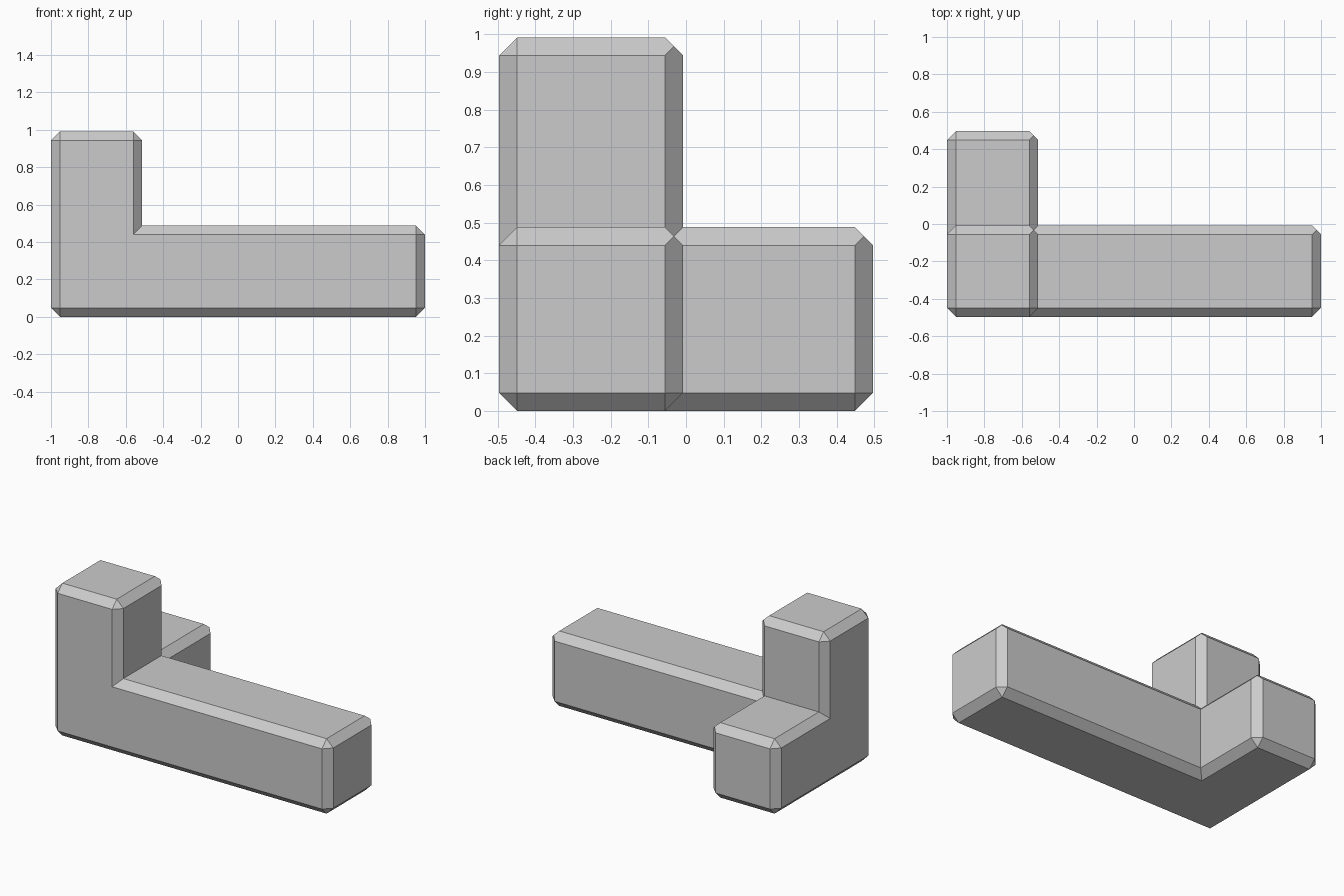
import bpy
import bmesh
from itertools import product
from mathutils import Vector

if "Cube" in bpy.data.objects:
    bpy.data.objects.remove(bpy.data.objects["Cube"], do_unlink=True)

PITCH = 0.504    # spacing of the unit cells
GAP = 0.016      # clearance trimmed off each block
CHAMFER = 0.048
ORIGIN = Vector((-1.0, -0.496, 0.0))

grey = bpy.data.materials.new("plain_grey")
grey.use_nodes = True
grey.diffuse_color = (0.6, 0.6, 0.6, 1)
grey.node_tree.nodes["Principled BSDF"].inputs["Base Color"].default_value = (0.6, 0.6, 0.6, 1)


def chamfered_block(name, cells):
    """Chamfered box that fills a run of unit cells from the shared corner."""
    low = ORIGIN
    high = ORIGIN + Vector([n * PITCH - GAP for n in cells])
    bm = bmesh.new()
    for side in product((0, 1), repeat=3):
        corner = Vector([high[i] if side[i] else low[i] for i in range(3)])
        inward = Vector([-CHAMFER if s else CHAMFER for s in side])
        # Each corner is cut to a small triangle
        for axis in range(3):
            point = corner + inward
            point[axis] = corner[axis]
            bm.verts.new(point)
        # The far corner comes to a point instead
        if all(side):
            bm.verts.new(corner + inward / 2)
    bmesh.ops.convex_hull(bm, input=bm.verts[:])
    bmesh.ops.dissolve_limit(bm, angle_limit=0.01, verts=bm.verts[:], edges=bm.edges[:])
    bmesh.ops.recalc_face_normals(bm, faces=bm.faces[:])
    mesh = bpy.data.meshes.new(name)
    bm.to_mesh(mesh)
    bm.free()
    mesh.materials.append(grey)
    obj = bpy.data.objects.new(name, mesh)
    bpy.context.collection.objects.link(obj)
    return obj


# Long bar, upright post and rear arm, all sharing one corner cell
piece = chamfered_block("puzzle_piece", (4, 1, 1))
branches = [chamfered_block("upright_post", (1, 1, 2)),
            chamfered_block("rear_arm", (1, 2, 1))]

# Fuse the branches into the bar
for branch in branches:
    branch.hide_render = True
    fuse = piece.modifiers.new("fuse_" + branch.name, 'BOOLEAN')
    fuse.operation = 'UNION'
    fuse.solver = 'EXACT'
    fuse.object = branch

bpy.context.view_layer.update()
depsgraph = bpy.context.evaluated_depsgraph_get()
fused = bpy.data.meshes.new_from_object(piece.evaluated_get(depsgraph))
piece.modifiers.clear()
piece.data = fused
for branch in branches:
    bpy.data.objects.remove(branch, do_unlink=True)

# Merge leftover flat seams
bm = bmesh.new()
bm.from_mesh(fused)
bmesh.ops.remove_doubles(bm, verts=bm.verts[:], dist=0.0001)
bmesh.ops.dissolve_limit(bm, angle_limit=0.01, verts=bm.verts[:], edges=bm.edges[:])
bm.to_mesh(fused)
bm.free()
